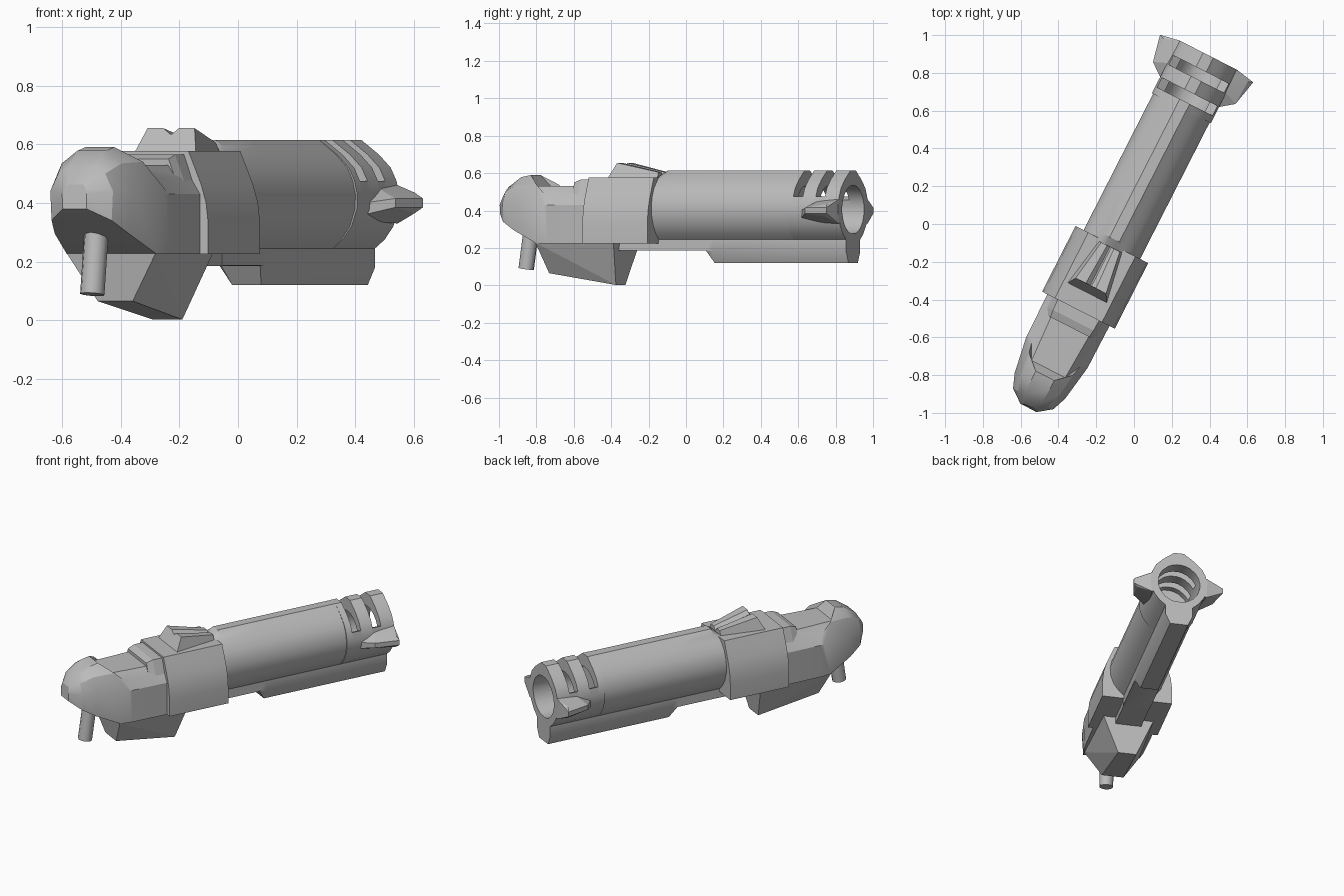
import bpy, bmesh, math
from mathutils import Vector

cube = bpy.data.objects.get("Cube")
if cube:
    bpy.data.objects.remove(cube, do_unlink=True)

# Single grey finish
grey = bpy.data.materials.new("plain_grey")
grey.use_nodes = True
grey.diffuse_color = (0.5, 0.5, 0.5, 1)
grey.node_tree.nodes["Principled BSDF"].inputs["Base Color"].default_value = (0.5, 0.5, 0.5, 1)

# Device axis: t runs along the barrel, s across it, z up
ANGLE = math.radians(27)
CA, SA = math.cos(ANGLE), math.sin(ANGLE)
S0 = -0.055


def P(t, s, z):
    s += S0
    return Vector((SA * t + CA * s, CA * t - SA * s, z))


def finish(name, bm, smooth=30):
    bmesh.ops.remove_doubles(bm, verts=bm.verts, dist=1e-5)
    bmesh.ops.recalc_face_normals(bm, faces=bm.faces)
    me = bpy.data.meshes.new(name)
    bm.to_mesh(me)
    bm.free()
    me.materials.append(grey)
    ob = bpy.data.objects.new(name, me)
    bpy.context.collection.objects.link(ob)
    bpy.ops.object.select_all(action='DESELECT')
    ob.select_set(True)
    bpy.context.view_layer.objects.active = ob
    bpy.ops.object.shade_smooth_by_angle(angle=math.radians(smooth))
    return ob


def mirrored(half):
    """Closed loop from a right half listed bottom to top; items are (t, s, z)."""
    return half + [(t, -s, z) for t, s, z in reversed(half)]


def loft(name, stations, smooth=30):
    bm = bmesh.new()
    rings = [[bm.verts.new(P(*p)) for p in mirrored(h)] for h in stations]
    n = len(rings[0])
    for a, b in zip(rings, rings[1:]):
        for i in range(n):
            j = (i + 1) % n
            bm.faces.new((a[i], a[j], b[j], b[i]))
    bm.faces.new(rings[0])
    bm.faces.new(rings[-1])
    return finish(name, bm, smooth)


def at(t, half):
    return [(t, s, z) for s, z in half]


def hull(name, pts):
    bm = bmesh.new()
    for p in pts:
        bm.verts.new(P(*p))
    bmesh.ops.convex_hull(bm, input=bm.verts)
    bmesh.ops.dissolve_limit(bm, angle_limit=0.02, verts=bm.verts, edges=bm.edges)
    return finish(name, bm, 10)


# Barrel section with a lower keel and a narrow top rib
OUTER = [(0.055, 0.12), (0.083, 0.18), (0.083, 0.245), (0.12, 0.275), (0.153, 0.32),
         (0.174, 0.38), (0.175, 0.43), (0.165, 0.475), (0.143, 0.52), (0.098, 0.565),
         (0.064, 0.59), (0.03, 0.615)]
BODY = [(s if z < 0.26 else s * 0.96, z) for s, z in OUTER]
SHORT = [(0.075, 0.185), (0.083, 0.187)] + BODY[2:]
loft("barrel", [at(-0.17, [(s, min(z, 0.575)) for s, z in SHORT]), at(-0.12, SHORT),
                at(0.13, SHORT), at(0.172, BODY), at(0.66, BODY)])

# Bore section points matched to the outer points
CZ, BORE = 0.405, 0.13
INNER = []
for s, z in OUTER:
    d = Vector((s, z - CZ)).normalized() * BORE
    INNER.append((d.x, d.y + CZ))


def tube(name, t0, t1, top_index=None):
    """Hollow length of muzzle; top_index leaves the upper part open."""
    n = len(OUTER) if top_index is None else top_index + 1
    out, inn = ([(-s, z) for s, z in reversed(h[:n])] + h[:n] for h in (OUTER, INNER))
    bm = bmesh.new()
    rows = [[[bm.verts.new(P(t, s, z)) for s, z in loop] for loop in (out, inn)] for t in (t0, t1)]
    (o0, i0), (o1, i1) = rows
    m = len(out)
    for k in range(m if top_index is None else m - 1):
        j = (k + 1) % m
        for quad in ((o0[k], o0[j], o1[j], o1[k]), (i0[k], i0[j], i1[j], i1[k]),
                     (o0[k], o0[j], i0[j], i0[k]), (o1[k], o1[j], i1[j], i1[k])):
            bm.faces.new(quad)
    if top_index is not None:
        for k in (0, m - 1):
            bm.faces.new((o0[k], o1[k], i1[k], i0[k]))
    return finish(name, bm)


# Muzzle: alternating full rings and open vent slots
tube("muzzle_rear_ring", 0.66, 0.70)
tube("vent_slot_rear", 0.70, 0.757, 7)
tube("muzzle_middle_ring", 0.757, 0.835)
tube("vent_slot_front", 0.835, 0.89, 7)
tube("muzzle_front_ring", 0.89, 0.975)

# Side fins at the muzzle
for side, label in ((1, "left"), (-1, "right")):
    f = [(0.745, 0.16, 0.36), (0.745, 0.16, 0.40), (0.81, 0.245, 0.385), (0.81, 0.245, 0.415),
         (0.945, 0.25, 0.365), (0.945, 0.25, 0.435), (0.955, 0.277, 0.385), (0.955, 0.277, 0.415),
         (0.975, 0.17, 0.33), (0.975, 0.17, 0.46), (0.975, 0.138, 0.34), (0.975, 0.138, 0.45),
         (0.85, 0.15, 0.335), (0.85, 0.15, 0.455)]
    hull(label + "_muzzle_fin", [(t, s * side, z) for t, s, z in f])

# Receiver sleeve
SLEEVE = [(0.216, 0.225), (0.216, 0.33), (0.208, 0.40), (0.19, 0.46), (0.165, 0.52), (0.14, 0.577)]
loft("receiver_sleeve", [at(-0.54, SLEEVE), at(-0.15, SLEEVE)])
loft("under_rail", [at(-0.40, [(0.08, 0.185), (0.08, 0.24)]), at(-0.12, [(0.08, 0.185), (0.08, 0.24)])])

# Top sight wedge with a V groove along its centre
def sight(tb, tt, wide, narrow, top, groove):
    return [(tb, wide, 0.57), (tt, narrow, top), (tt, groove, top), (tt, 0.004, top - 0.02)]


loft("top_sight", [sight(-0.44, -0.395, 0.118, 0.09, 0.655, 0.03),
                   sight(-0.165, -0.165, 0.07, 0.055, 0.605, 0.02)], 10)

# Stepped collar in front of the sleeve
loft("collar", [at(-0.64, [(0.15, 0.46), (0.115, 0.55)]), at(-0.60, [(0.16, 0.46), (0.12, 0.565)]),
                at(-0.50, [(0.16, 0.46), (0.125, 0.565)])], 10)

# Grip end: recessed top panel rising into a faceted rounded cap
loft("end_cap", [
    at(-0.50, [(0.185, 0.225), (0.185, 0.43), (0.15, 0.485), (0.12, 0.53)]),
    [(-0.77, 0.182, 0.225), (-0.77, 0.182, 0.43), (-0.80, 0.145, 0.485), (-0.89, 0.10, 0.53)],
    [(-0.84, 0.172, 0.225), (-0.79, 0.182, 0.43), (-0.86, 0.13, 0.54), (-0.93, 0.055, 0.59)],
    [(-0.99, 0.142, 0.295), (-0.99, 0.15, 0.43), (-0.99, 0.115, 0.535), (-0.99, 0.055, 0.578)],
    [(-1.067, 0.115, 0.34), (-1.067, 0.12, 0.44), (-1.067, 0.09, 0.50), (-1.067, 0.05, 0.525)],
    [(-1.12, 0.045, 0.38), (-1.122, 0.047, 0.43), (-1.118, 0.04, 0.45), (-1.11, 0.03, 0.462)]], 28)

# Tapered lower housing
hull("lower_housing", [(t, s * k, z) for k in (1, -1) for t, s, z in (
    (-0.845, 0.17, 0.228), (-0.385, 0.155, 0.228), (-0.815, 0.067, 0.065), (-0.42, 0.056, 0.002))])

# Slanted pin below the cap
a, b = P(-0.987, 0, 0.088), P(-0.95, 0, 0.34)
bm = bmesh.new()
bmesh.ops.create_cone(bm, cap_ends=True, segments=10, radius1=0.042, radius2=0.042, depth=(b - a).length)
rot = (b - a).to_track_quat('Z', 'Y').to_matrix()
for v in bm.verts:
    v.co = rot @ v.co + (a + b) / 2
finish("pin", bm, 40)
